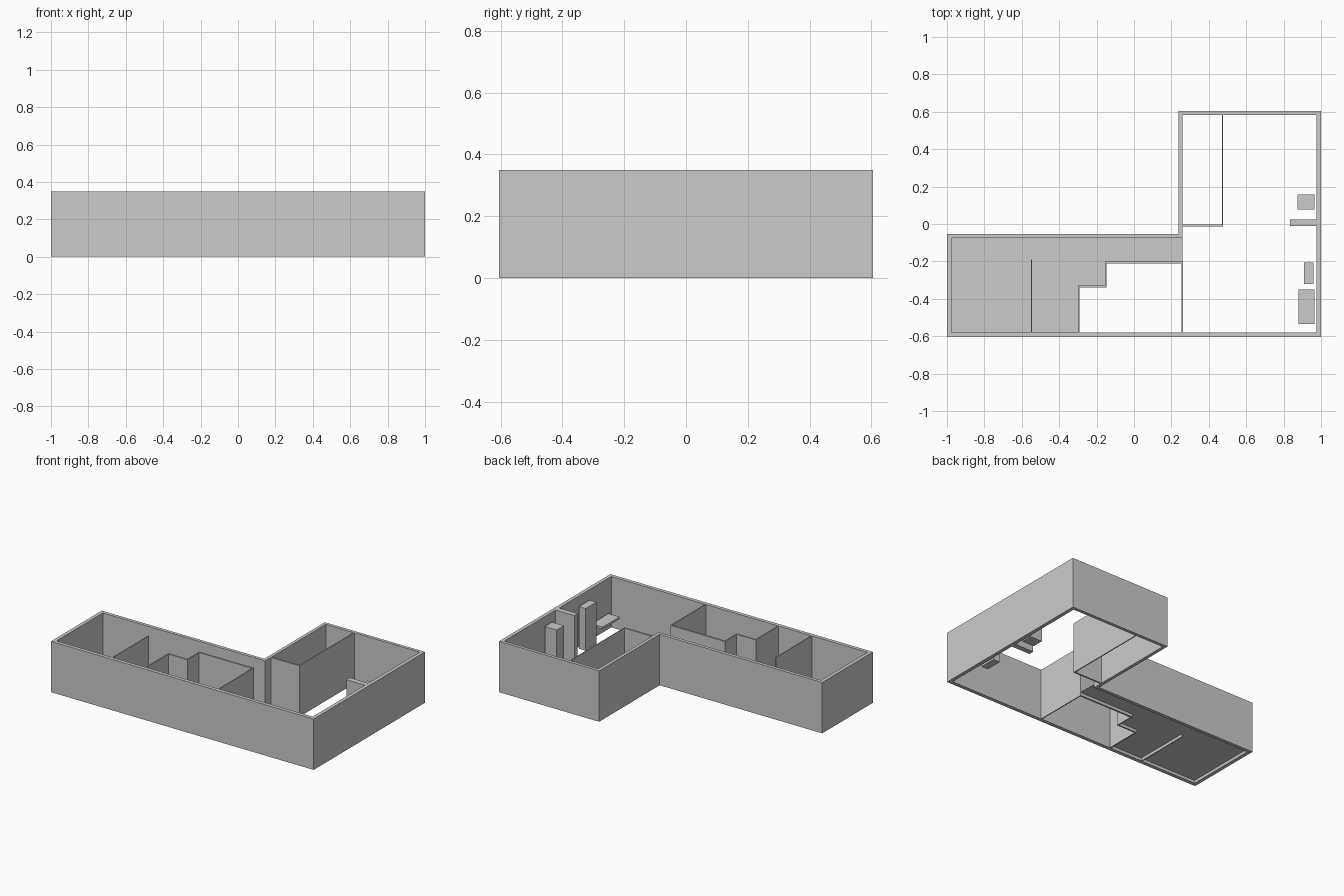
import bpy, bmesh

if "Cube" in bpy.data.objects:
    bpy.data.objects.remove(bpy.data.objects["Cube"])

H = 0.35  # wall height


def finish(name, bm):
    bmesh.ops.recalc_face_normals(bm, faces=bm.faces)
    mesh = bpy.data.meshes.new(name)
    bm.to_mesh(mesh)
    bm.free()
    ob = bpy.data.objects.new(name, mesh)
    bpy.context.collection.objects.link(ob)
    return ob


def box(name, x0, x1, y0, y1, z0=0.0, z1=H):
    bm = bmesh.new()
    bmesh.ops.create_cube(bm, size=1)
    for v in bm.verts:
        v.co = ((x0 + x1) / 2 + v.co.x * (x1 - x0),
                (y0 + y1) / 2 + v.co.y * (y1 - y0),
                (z0 + z1) / 2 + v.co.z * (z1 - z0))
    return finish(name, bm)


def extrude_up(bm, height):
    geo = bmesh.ops.extrude_face_region(bm, geom=bm.faces[:])["geom"]
    verts = [g for g in geo if isinstance(g, bmesh.types.BMVert)]
    bmesh.ops.translate(bm, verts=verts, vec=(0, 0, height))


# Outer walls: L-shaped ring
outer = [(-1, -.605), (1, -.605), (1, .605), (.238, .605), (.238, -.053), (-1, -.053)]
inner = [(-.975, -.58), (.975, -.58), (.975, .583), (.26, .583), (.26, -.076), (-.975, -.076)]
bm = bmesh.new()
a = [bm.verts.new((x, y, 0)) for x, y in outer]
b = [bm.verts.new((x, y, 0)) for x, y in inner]
for i in range(6):
    j = (i + 1) % 6
    bm.faces.new((a[i], a[j], b[j], b[i]))
extrude_up(bm, H)
finish("outer_walls", bm)

# Raised floor of the left wing
plan = [(-.975, -.58), (-.297, -.58), (-.297, -.335), (-.152, -.335),
        (-.152, -.205), (.26, -.205), (.26, -.076), (-.975, -.076)]
bm = bmesh.new()
bm.faces.new([bm.verts.new((x, y, .02)) for x, y in plan])
extrude_up(bm, .005)
finish("floor", bm)

# Interior partitions, all full height
partitions = {
    "bedroom_partition": (-.552, -.546, -.58, -.19),
    "stepped_partition_lower": (-.3, -.292, -.58, -.33),
    "stepped_partition_middle": (-.3, -.148, -.34, -.33),
    "stepped_partition_side": (-.155, -.148, -.34, -.2),
    "stepped_partition_upper": (-.155, .262, -.212, -.2),
    "hall_partition": (.255, .262, -.58, -.2),
    "store_partition_end": (.26, .477, -.014, -.002),
    "store_partition_side": (.47, .477, -.014, .583),
    "stub_wall": (.833, .975, -.012, .024),
}
for name, dims in partitions.items():
    box(name, *dims)

# Furniture along the right wall
box("tall_cabinet", .875, .965, .078, .157, 0, .29)
box("narrow_cabinet", .908, .96, -.322, -.206, 0, .29)
box("table_top", .88, .965, -.535, -.35, .1, .115)
